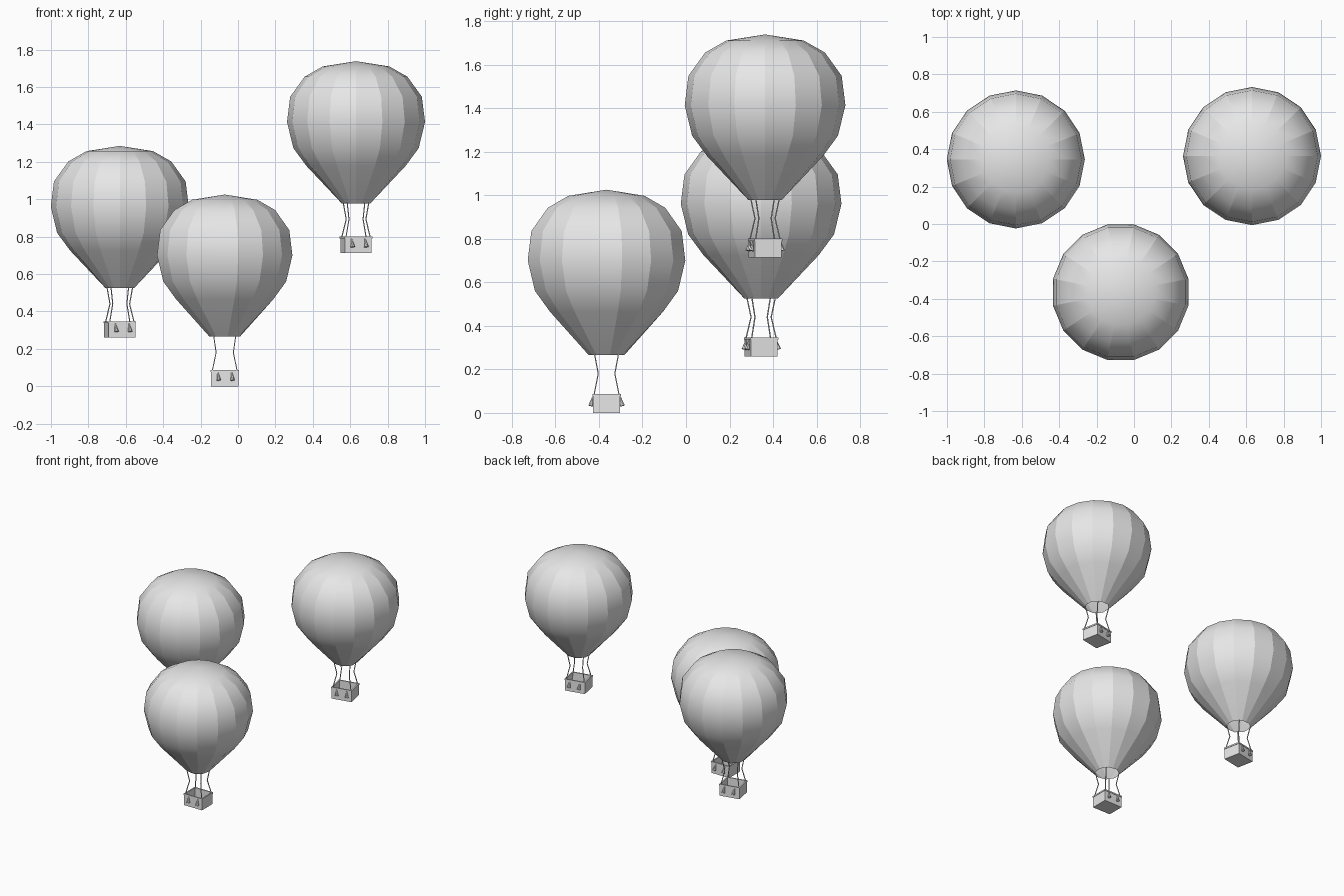
import bpy, bmesh, math
from mathutils import Matrix, Vector

cube = bpy.data.objects.get("Cube")
if cube:
    bpy.data.objects.remove(cube, do_unlink=True)

grey = bpy.data.materials.new("light_grey")
grey.use_nodes = True
grey.diffuse_color = (0.8, 0.8, 0.8, 1)
grey.node_tree.nodes["Principled BSDF"].inputs["Base Color"].default_value = (0.8, 0.8, 0.8, 1)

SIDES = 16
STEP = math.tau / SIDES
# Envelope profile: radius, height
PROFILE = [(0.083, 0.265), (0.265, 0.465), (0.335, 0.56), (0.369, 0.70),
           (0.352, 0.835), (0.275, 0.942), (0.178, 0.997)]
TOP = 1.025


def add_object(name, bm, place):
    mesh = bpy.data.meshes.new(name)
    bm.to_mesh(mesh)
    bm.free()
    mesh.materials.append(grey)
    obj = bpy.data.objects.new(name, mesh)
    obj.matrix_world = place
    bpy.context.collection.objects.link(obj)
    return obj


def make_envelope(name, place):
    bm = bmesh.new()
    rings = []
    for level, (radius, z) in enumerate(PROFILE):
        ring = []
        for i in range(SIDES):
            # The mouth is eight-sided, so odd points sit on its chords
            r = radius * math.cos(STEP) if level == 0 and i % 2 else radius
            a = (i + 0.5) * STEP
            ring.append(bm.verts.new((r * math.cos(a), r * math.sin(a), z)))
        rings.append(ring)
    crown = bm.verts.new((0, 0, TOP))
    for i in range(SIDES):
        j = (i + 1) % SIDES
        for low, high in zip(rings, rings[1:]):
            bm.faces.new((low[i], low[j], high[j], high[i]))
        bm.faces.new((rings[-1][i], rings[-1][j], crown))
    for face in bm.faces:
        face.smooth = True
    # Crisp seams between the gores
    for low, high in zip(rings, rings[1:]):
        for a, b in zip(low, high):
            bm.edges.get((a, b)).smooth = False
    return add_object(name, bm, place)


def make_box(name, place, size, centre, open_top=False):
    bm = bmesh.new()
    bmesh.ops.create_cube(bm, size=1)
    bmesh.ops.scale(bm, vec=size, verts=bm.verts)
    bmesh.ops.translate(bm, vec=centre, verts=bm.verts)
    if open_top:
        bm.faces.ensure_lookup_table()
        bm.faces.remove(max(bm.faces, key=lambda f: f.calc_center_median().z))
    return add_object(name, bm, place)


def make_sandbag(name, place, x, side):
    # Cone hanging from the rim, leaning away from the wall
    top = Vector((x, side * 0.063, 0.076))
    base = Vector((x + 0.005, side * 0.073, 0.032))
    axis = top - base
    bm = bmesh.new()
    bmesh.ops.create_cone(bm, cap_ends=True, segments=8, radius1=0.012,
                          radius2=0.002, depth=axis.length)
    spin = axis.to_track_quat('Z', 'Y').to_matrix().to_4x4()
    bmesh.ops.transform(bm, matrix=Matrix.Translation((top + base) / 2) @ spin, verts=bm.verts)
    add_object(name, bm, place)


def make_rope(name, place, sx, sy):
    curve = bpy.data.curves.new(name, 'CURVE')
    curve.dimensions = '3D'
    curve.bevel_depth = 0.0035
    curve.bevel_resolution = 0
    curve.use_fill_caps = True
    path = [(0.067, 0.058, 0.08), (0.046, 0.038, 0.18), (0.059, 0.055, 0.27)]
    spline = curve.splines.new('POLY')
    spline.points.add(len(path) - 1)
    for point, (x, y, z) in zip(spline.points, path):
        point.co = (sx * x, sy * y, z, 1)
    curve.materials.append(grey)
    obj = bpy.data.objects.new(name, curve)
    obj.matrix_world = place
    bpy.context.collection.objects.link(obj)


def make_balloon(label, location, turn):
    place = Matrix.Translation(location) @ Matrix.Rotation(turn, 4, 'Z')
    make_envelope(label + "_envelope", place)
    basket = make_box(label + "_basket", place, (0.146, 0.125, 0.085), (0, 0, 0.0425), True)
    wall = basket.modifiers.new("wall", 'SOLIDIFY')
    wall.thickness = 0.005
    # Rim rails around the basket mouth
    for s, side in ((-1, "front"), (1, "back")):
        make_box(f"{label}_{side}_rim", place, (0.152, 0.009, 0.01), (0, s * 0.061, 0.082))
    for s, side in ((-1, "right"), (1, "left")):
        make_box(f"{label}_{side}_rim", place, (0.009, 0.113, 0.01), (s * 0.0715, 0, 0.082))
    # Ropes at the corners, sandbags on the front and back
    for sy, depth in ((-1, "front"), (1, "back")):
        for sx, side in ((-1, "right"), (1, "left")):
            make_rope(f"{label}_{depth}_{side}_rope", place, sx, sy)
            make_sandbag(f"{label}_{depth}_{side}_sandbag", place, sx * 0.037, sy)


make_balloon("low_balloon", (-0.071, -0.365, 0), 0)
make_balloon("middle_balloon", (-0.632, 0.345, 0.26), STEP / 2)
make_balloon("high_balloon", (0.631, 0.363, 0.713), STEP / 2)
